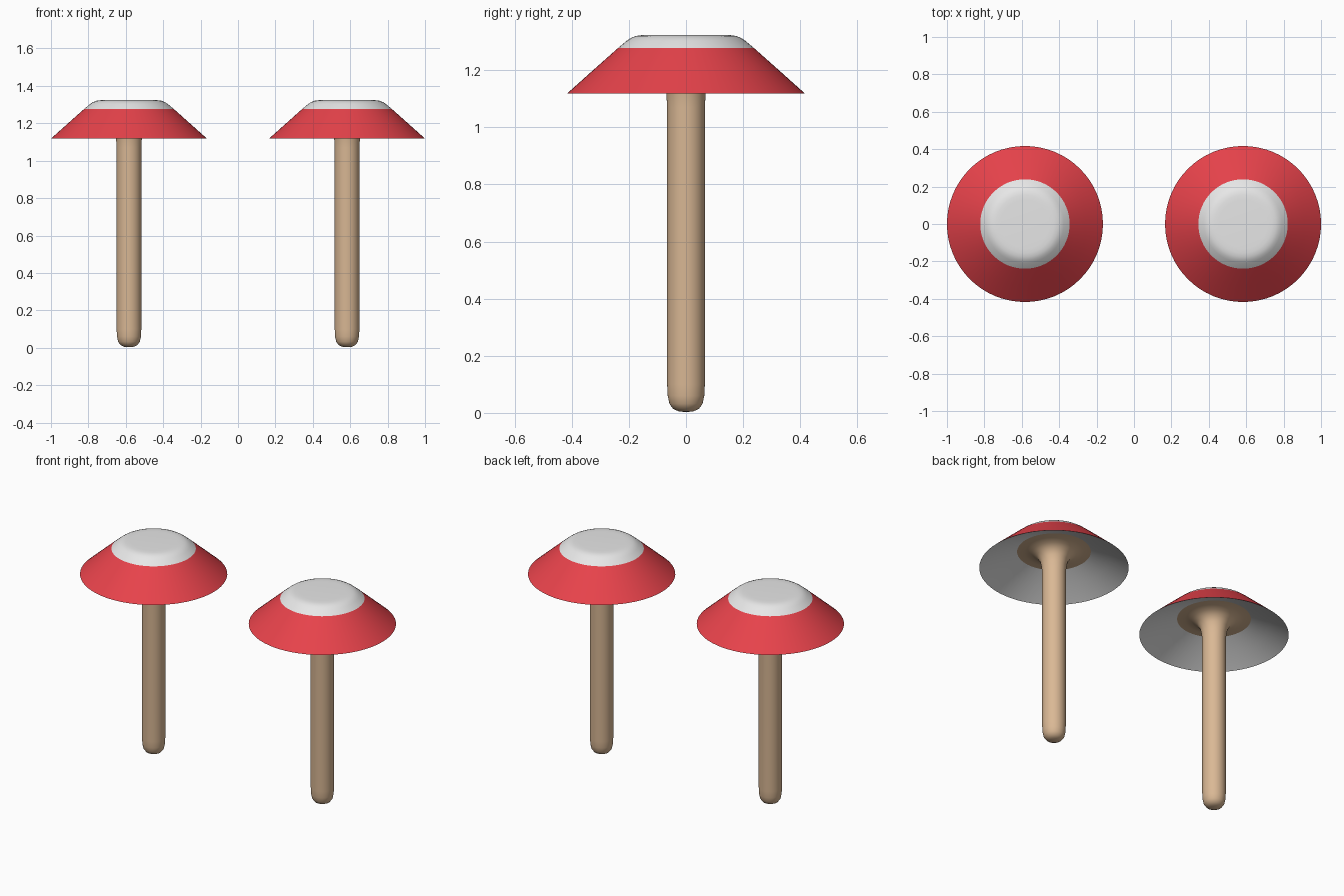
import bpy, bmesh
from math import sin, cos, pi, radians

cube = bpy.data.objects.get("Cube")
if cube:
    bpy.data.objects.remove(cube)

SEGMENTS = 64
SPACING = 0.583


def material(name, rgb):
    mat = bpy.data.materials.new(name)
    mat.use_nodes = True
    mat.diffuse_color = (*rgb, 1)
    mat.node_tree.nodes["Principled BSDF"].inputs["Base Color"].default_value = (*rgb, 1)
    return mat


RED = material("cap red", (0.8, 0.055, 0.07))
WHITE = material("pale white", (0.8, 0.8, 0.8))
TAN = material("stem tan", (0.7, 0.48, 0.3))


def revolve(name, profile, x, mats, rule=None):
    """Turn a (radius, height) profile about the vertical axis, outside facing out."""
    bm = bmesh.new()
    rings = []
    for r, z in profile:
        if r == 0:
            rings.append([bm.verts.new((0, 0, z))] * SEGMENTS)
        else:
            angles = [2 * pi * i / SEGMENTS for i in range(SEGMENTS)]
            rings.append([bm.verts.new((r * cos(a), r * sin(a), z)) for a in angles])
    for low, high in zip(rings, rings[1:]):
        for i in range(SEGMENTS):
            j = (i + 1) % SEGMENTS
            corners = dict.fromkeys((low[i], low[j], high[j], high[i]))
            bm.faces.new(list(corners))
    bm.normal_update()
    if rule:
        for face in bm.faces:
            face.material_index = rule(face)
    mesh = bpy.data.meshes.new(name)
    bm.to_mesh(mesh)
    bm.free()
    for mat in mats:
        mesh.materials.append(mat)
    obj = bpy.data.objects.new(name, mesh)
    obj.location.x = x
    bpy.context.collection.objects.link(obj)
    bpy.ops.object.select_all(action='DESELECT')
    obj.select_set(True)
    bpy.context.view_layer.objects.active = obj
    bpy.ops.object.shade_smooth_by_angle(angle=radians(40))


# Rounded foot, straight shaft and flare under the cap
stem = [(0, 0.003), (0.025, 0.005), (0.045, 0.014), (0.058, 0.032), (0.064, 0.06),
        (0.066, 0.1), (0.066, 1.07), (0.069, 1.12), (0.077, 1.16), (0.095, 1.19),
        (0.125, 1.209), (0.165, 1.218), (0.206, 1.22)]

# Hollow underside, sharp rim, sloping side and rounded flat top
cap = [(0.206, 1.22), (0.31, 1.176), (0.417, 1.118), (0.33, 1.196), (0.239, 1.277),
       (0.208, 1.303), (0.193, 1.313), (0.176, 1.32), (0.155, 1.323), (0.13, 1.324),
       (0, 1.324)]


def cap_colour(face):
    # White underside and crown, red sloping side
    is_side = face.normal.z > 0 and face.calc_center_median().z < 1.277
    return 0 if is_side else 1


for side, x in (("right", -SPACING), ("left", SPACING)):
    revolve(side + "_stem", stem, x, [TAN])
    revolve(side + "_cap", cap, x, [RED, WHITE], cap_colour)
